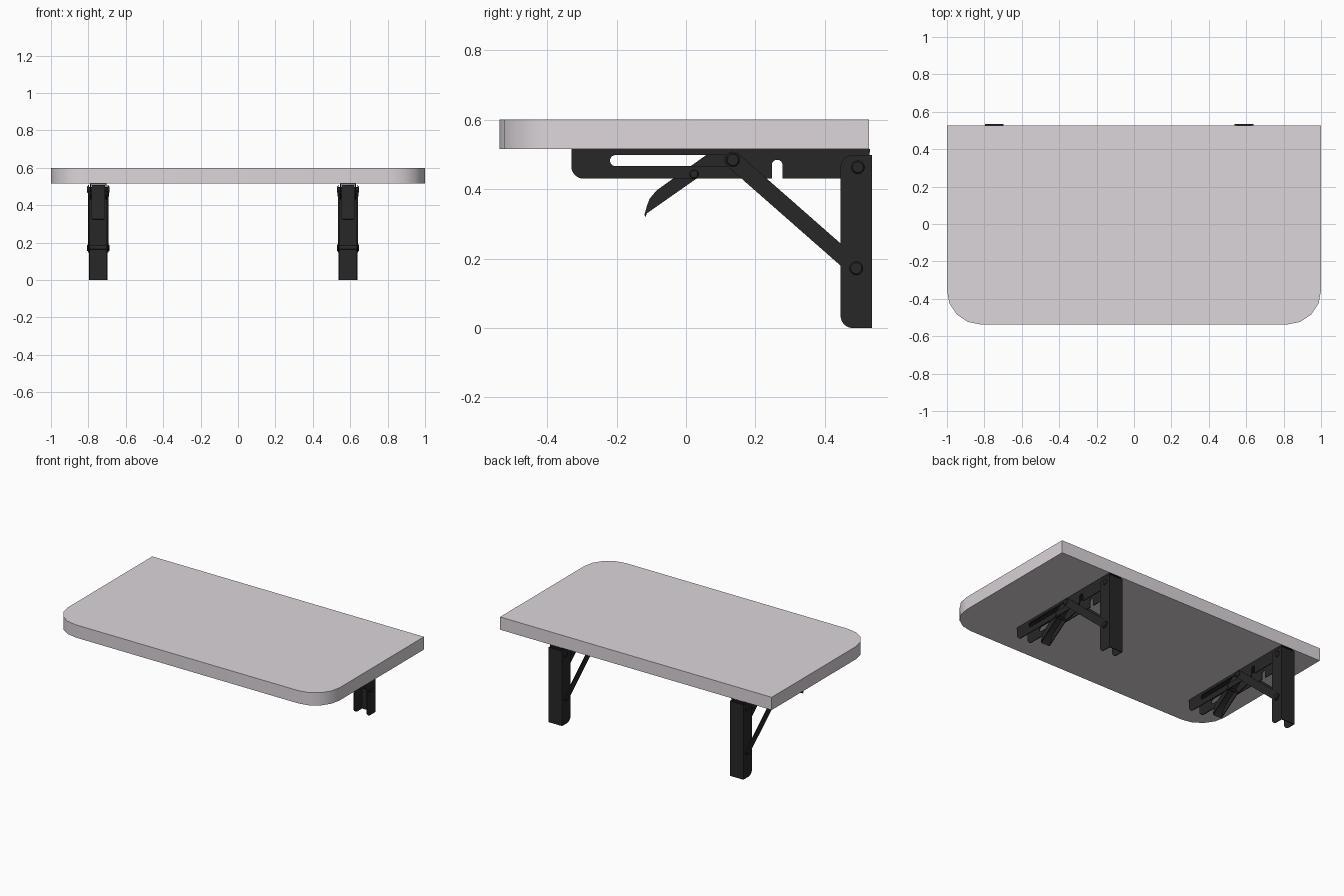
import bpy, bmesh
from math import sin, cos, pi, atan2
from mathutils import Matrix, Vector

if "Cube" in bpy.data.objects:
    bpy.data.objects.remove(bpy.data.objects["Cube"])


def material(name, rgb):
    m = bpy.data.materials.new(name)
    m.diffuse_color = (*rgb, 1)
    m.use_nodes = True
    m.node_tree.nodes["Principled BSDF"].inputs["Base Color"].default_value = m.diffuse_color
    return m


BLACK = material("black_metal", (0.02, 0.02, 0.02))
PALE = material("pale_top", (0.72, 0.67, 0.71))


def arc(cx, cy, r, a0, a1, n=6):
    """Points of a circular arc, angles in degrees."""
    return [(cx + r * cos((a0 + (a1 - a0) * i / n) * pi / 180),
             cy + r * sin((a0 + (a1 - a0) * i / n) * pi / 180)) for i in range(n + 1)]


def finish(name, bm, mat, loc=(0, 0, 0)):
    bmesh.ops.remove_doubles(bm, verts=bm.verts, dist=1e-5)
    bmesh.ops.recalc_face_normals(bm, faces=bm.faces)
    me = bpy.data.meshes.new(name)
    bm.to_mesh(me)
    bm.free()
    me.materials.clear()
    me.materials.append(mat)
    ob = bpy.data.objects.new(name, me)
    ob.location = loc
    bpy.context.collection.objects.link(ob)
    bpy.ops.object.select_all(action='DESELECT')
    ob.select_set(True)
    bpy.context.view_layer.objects.active = ob
    bpy.ops.object.shade_smooth_by_angle(angle=pi / 5)
    return ob


# local x,y,z of a profile -> world y,z,x
SIDE = Matrix(((0, 0, 1, 0), (1, 0, 0, 0), (0, 1, 0, 0), (0, 0, 0, 1)))


def add_profile(bm, loops, depth, offsets, mat4=SIDE):
    """Extrude a flat outline (first loop) with holes, once per offset."""
    cu = bpy.data.curves.new("profile", 'CURVE')
    cu.dimensions = '2D'
    cu.fill_mode = 'BOTH'
    cu.extrude = depth / 2
    for pts in loops:
        s = cu.splines.new('POLY')
        s.points.add(len(pts) - 1)
        for p, (a, b) in zip(s.points, pts):
            p.co = (a, b, 0, 1)
        s.use_cyclic_u = True
    tmp = bpy.data.objects.new("profile", cu)
    bpy.context.collection.objects.link(tmp)
    dg = bpy.context.evaluated_depsgraph_get()
    me = bpy.data.meshes.new_from_object(tmp.evaluated_get(dg))
    for off in offsets:
        c = me.copy()
        c.transform(mat4 @ Matrix.Translation((0, 0, off)))
        bm.from_mesh(c)
        bpy.data.meshes.remove(c)
    bpy.data.objects.remove(tmp)
    bpy.data.meshes.remove(me)


def add_box(bm, x, y, z):
    c = Vector(((x[0] + x[1]) / 2, (y[0] + y[1]) / 2, (z[0] + z[1]) / 2))
    d = (x[1] - x[0], y[1] - y[0], z[1] - z[0])
    bmesh.ops.create_cube(bm, size=1, matrix=Matrix.Translation(c) @ Matrix.Diagonal((*d, 1)))


def add_pin(bm, y, z, r, half, head=0.006):
    """Shaft across the bracket with a chamfered head on both ends."""
    turn = Matrix.Rotation(pi / 2, 4, 'Y')
    at = Matrix.Translation((0, y, z))
    bmesh.ops.create_cone(bm, cap_ends=True, segments=16, radius1=r * 0.6, radius2=r * 0.6,
                          depth=2 * (half - head), matrix=at @ turn)
    for s in (-1, 1):
        m = at @ Matrix.Translation((s * (half - head / 2), 0, 0)) @ Matrix.Rotation(s * pi / 2, 4, 'Y')
        bmesh.ops.create_cone(bm, cap_ends=True, segments=20, radius1=r, radius2=r * 0.8,
                              depth=head, matrix=m)


# Tabletop with rounded front corners
top = arc(-0.82, -0.357, 0.18, 180, 270, 4) + arc(0.82, -0.357, 0.18, 270, 360, 4)
top += [(1, 0.527), (-1, 0.527)]
bm = bmesh.new()
add_profile(bm, [top], 0.085, [0.5575], Matrix.Identity(4))
finish("tabletop", bm, PALE)

T = 0.005                                  # sheet thickness
W, R, L = 0.05, 0.043, 0.035               # half widths: wall channel, rail, lever
SLIDE, WALLPIN = Vector((0.135, 0.484)), Vector((0.49, 0.172))

for side, cx in (("left", -0.747), ("right", 0.588)):
    loc = (cx, 0, 0)

    # Wall channel: back plate and two flanges
    bm = bmesh.new()
    flange = [(0.535, 0), (0.535, 0.498)]
    flange += arc(0.48, 0.463, 0.035, 90, 180) + arc(0.48, 0.035, 0.035, 180, 270)
    add_profile(bm, [flange], T, [-W + T / 2, W - T / 2])
    add_box(bm, (-W + T, W - T), (0.529, 0.535), (0, 0.498))
    finish("wall_channel_" + side, bm, BLACK, loc)

    # Rail under the top: slotted and notched sides, top plate
    bm = bmesh.new()
    rail = [(-0.33, 0.515)] + arc(-0.295, 0.465, 0.035, 180, 270) + [(0.247, 0.43)]
    rail += arc(0.2625, 0.469, 0.0155, 180, 0, 8) + [(0.278, 0.43)]
    rail += arc(0.49, 0.465, 0.035, 270, 360) + [(0.53, 0.515)]
    slot = arc(-0.203, 0.482, 0.016, 90, 270, 8) + arc(0.135, 0.482, 0.016, -90, 90, 8)
    add_profile(bm, [rail, slot], T, [-R + T / 2, R - T / 2])
    add_box(bm, (-R + T, R - T), (-0.33, 0.53), (0.51, 0.515))
    finish("rail_" + side, bm, BLACK, loc)

    # Diagonal brace: two round-ended strips
    bm = bmesh.new()
    d = WALLPIN - SLIDE
    a = atan2(d.y, d.x) * 180 / pi
    strip = arc(*SLIDE, 0.024, a + 90, a + 270, 8) + arc(*WALLPIN, 0.024, a - 90, a + 90, 8)
    add_profile(bm, [strip], 0.004, [-W - 0.002, W + 0.002])
    finish("brace_" + side, bm, BLACK, loc)

    # Release lever: two cheeks joined by a web on the upper edge
    bm = bmesh.new()
    edge = [(-0.12, 0.325), (-0.113, 0.35), (-0.105, 0.372), (-0.085, 0.396),
            (0.058, 0.498), (0.074, 0.508)]
    cheek = edge + [(0.15, 0.508), (0.158, 0.48), (0.14, 0.455), (0.03, 0.43)]
    add_profile(bm, [cheek], T, [-L + T / 2, L - T / 2])
    web = edge + [(y + 0.004, z - 0.005) for y, z in reversed(edge)]
    add_profile(bm, [web], 2 * (L - T), [0])
    finish("release_lever_" + side, bm, BLACK, loc)

    # Pins: hinge, slide, wall and lever pivot
    bm = bmesh.new()
    add_pin(bm, 0.495, 0.463, 0.019, 0.056)
    add_pin(bm, *SLIDE, 0.02, 0.059)
    add_pin(bm, *WALLPIN, 0.02, 0.059)
    add_pin(bm, 0.023, 0.443, 0.013, 0.047, 0.004)
    finish("pins_" + side, bm, BLACK, loc)
